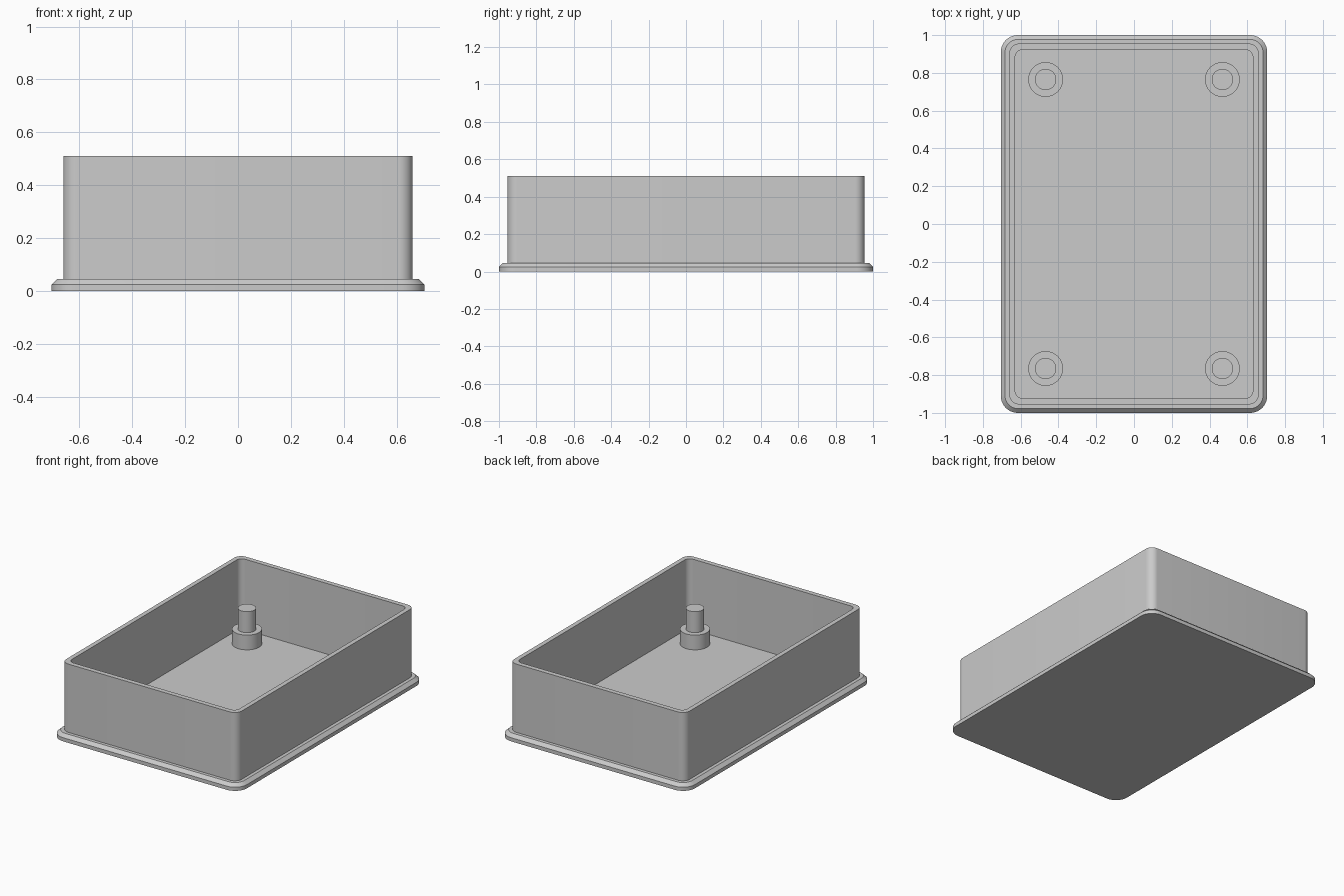
import bpy
import bmesh
from math import cos, sin, pi, radians

if "Cube" in bpy.data.objects:
    bpy.data.objects.remove(bpy.data.objects["Cube"], do_unlink=True)

grey = bpy.data.materials.new("light grey plastic")
grey.use_nodes = True
colour = (0.6, 0.6, 0.6, 1)
grey.diffuse_color = colour
grey.node_tree.nodes["Principled BSDF"].inputs["Base Color"].default_value = colour


def rounded_rect(hx, hy, r, steps=10):
    """Counter-clockwise outline with rounded corners."""
    points = []
    for quarter, (sx, sy) in enumerate([(1, 1), (-1, 1), (-1, -1), (1, -1)]):
        for i in range(steps + 1):
            a = (quarter + i / steps) * pi / 2
            points.append((sx * (hx - r) + r * cos(a), sy * (hy - r) + r * sin(a)))
    return points


def circle(r, cx, cy, steps=48):
    return [(cx + r * cos(2 * pi * i / steps), cy + r * sin(2 * pi * i / steps))
            for i in range(steps)]


def loft(name, sections):
    """Skin a stack of (outline, height) sections and cap both ends."""
    bm = bmesh.new()
    rings = [[bm.verts.new((x, y, z)) for x, y in outline] for outline, z in sections]
    for low, high in zip(rings, rings[1:]):
        for i in range(len(low)):
            j = (i + 1) % len(low)
            bm.faces.new((low[i], low[j], high[j], high[i]))
    bm.faces.new(rings[0][::-1])
    bm.faces.new(rings[-1])
    mesh = bpy.data.meshes.new(name)
    bm.to_mesh(mesh)
    bm.free()
    mesh.materials.append(grey)
    obj = bpy.data.objects.new(name, mesh)
    bpy.context.collection.objects.link(obj)
    bpy.ops.object.select_all(action="DESELECT")
    obj.select_set(True)
    bpy.context.view_layer.objects.active = obj
    bpy.ops.object.shade_smooth_by_angle(angle=radians(30))
    return obj


# Open tray: chamfered foot flange, outer wall, rim, inner wall, floor
FLOOR = 0.03
flange = rounded_rect(0.705, 1.0, 0.09)
flange_top = rounded_rect(0.683, 0.978, 0.07)
outer = rounded_rect(0.66, 0.955, 0.052)
inner = rounded_rect(0.629, 0.922, 0.038)
loft("tray", [(flange, 0), (flange, 0.025), (flange_top, 0.046), (outer, 0.046),
              (outer, 0.51), (inner, 0.51), (inner, FLOOR)])

# Stepped mounting posts in the four corners
for y_name, sy in (("front", -1), ("back", 1)):
    for x_name, sx in (("left", 1), ("right", -1)):
        x, y = sx * 0.468, sy * 0.765
        collar = circle(0.092, x, y)
        pin = circle(0.056, x, y)
        loft(f"{y_name}_{x_name}_post",
             [(collar, FLOOR - 0.01), (collar, 0.13), (pin, 0.13), (pin, 0.273)])
